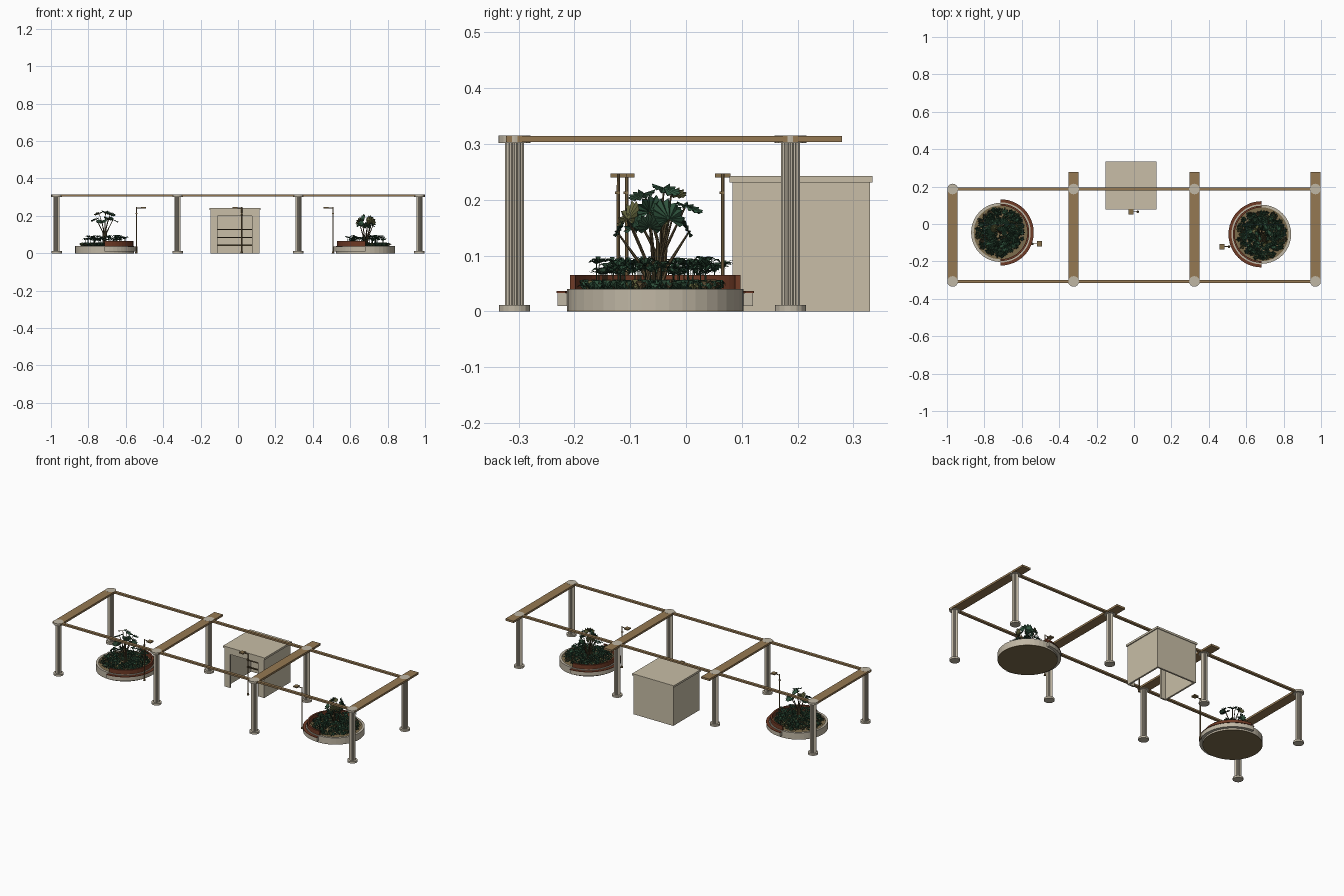
import bpy, bmesh, math, random
from mathutils import Vector, Matrix

random.seed(4)
if "Cube" in bpy.data.objects:
    bpy.data.objects.remove(bpy.data.objects["Cube"])


def material(name, r, g, b):
    m = bpy.data.materials.new(name)
    m.use_nodes = True
    m.diffuse_color = (r, g, b, 1)
    m.node_tree.nodes["Principled BSDF"].inputs["Base Color"].default_value = (r, g, b, 1)
    return m


stone = material("stone", 0.53, 0.475, 0.375)
plaster = material("warm plaster", 0.58, 0.515, 0.385)
wood = material("wood", 0.30, 0.19, 0.085)
red_wood = material("red wood", 0.16, 0.043, 0.019)
soil = material("soil", 0.21, 0.155, 0.075)
dark_green = material("dark green", 0.018, 0.048, 0.026)
mid_green = material("mid green", 0.028, 0.085, 0.046)
olive = material("olive green", 0.115, 0.12, 0.043)
bark = material("bark", 0.09, 0.065, 0.03)
bronze = material("bronze", 0.24, 0.16, 0.07)


def finish(name, bm, *mats):
    mesh = bpy.data.meshes.new(name)
    bm.to_mesh(mesh)
    bm.free()
    for m in mats:
        mesh.materials.append(m)
    ob = bpy.data.objects.new(name, mesh)
    bpy.context.collection.objects.link(ob)
    return ob


def box(name, mat, x0, x1, y0, y1, z0, z1):
    bm = bmesh.new()
    bmesh.ops.create_cube(bm, size=1)
    bmesh.ops.scale(bm, vec=(x1 - x0, y1 - y0, z1 - z0), verts=bm.verts)
    bmesh.ops.translate(bm, vec=((x0 + x1) / 2, (y0 + y1) / 2, (z0 + z1) / 2), verts=bm.verts)
    return finish(name, bm, mat)


def add_rod(bm, a, b, r0, r1, sides=6):
    # Tapered cylinder between two points
    d = b - a
    rot = d.to_track_quat('Z', 'Y').to_matrix().to_4x4()
    bmesh.ops.create_cone(bm, cap_ends=True, segments=sides, radius1=r0, radius2=r1,
                          depth=d.length, matrix=Matrix.Translation((a + b) / 2) @ rot)


def disc(name, mat, x, y, r, z0, z1, sides):
    bm = bmesh.new()
    add_rod(bm, Vector((x, y, z0)), Vector((x, y, z1)), r, r, sides)
    return finish(name, bm, mat)


def ring(name, mat, x, y, r0, r1, z0, z1, start, sweep, steps):
    # Rectangular section swept around a vertical axis
    bm = bmesh.new()
    closed = sweep >= 360
    loops = []
    for i in range(steps if closed else steps + 1):
        a = math.radians(start + sweep * i / steps)
        loops.append([bm.verts.new((x + r * math.cos(a), y + r * math.sin(a), z))
                      for r, z in ((r0, z0), (r1, z0), (r1, z1), (r0, z1))])
    for i in range(steps):
        p, q = loops[i], loops[(i + 1) % len(loops)]
        for k in range(4):
            n = (k + 1) % 4
            bm.faces.new((p[k], q[k], q[n], p[n]))
    if not closed:
        bm.faces.new(loops[0])
        bm.faces.new(loops[-1][::-1])
    bmesh.ops.recalc_face_normals(bm, faces=bm.faces)
    return finish(name, bm, mat)


# Pergola: fluted columns, long rails, cross beams
FRONT, BACK = -0.307, 0.187
for x in (-0.97, -0.323, 0.323, 0.97):
    for y in (FRONT, BACK):
        disc("column_base", stone, x, y, 0.028, 0, 0.011, 16)
        disc("column_cap", stone, x, y, 0.0285, 0.302, 0.315, 16)
        bm = bmesh.new()
        n = 32
        outline = [bm.verts.new((x + r * math.cos(math.tau * i / n), y + r * math.sin(math.tau * i / n), 0.01))
                   for i in range(n) for r in [0.0172 if i % 2 else 0.0148]]
        face = bm.faces.new(outline)
        top = bmesh.ops.extrude_face_region(bm, geom=[face])
        bmesh.ops.translate(bm, vec=(0, 0, 0.293),
                            verts=[v for v in top["geom"] if isinstance(v, bmesh.types.BMVert)])
        bmesh.ops.recalc_face_normals(bm, faces=bm.faces)
        finish("column_shaft", bm, stone)
    box("cross_beam", wood, x - 0.0275, x + 0.0275, FRONT - 0.015, BACK if x < -0.9 else 0.279, 0.303, 0.3145)
for y in (FRONT, BACK):
    box("long_rail", wood, -0.97, 0.97, y - 0.0085, y + 0.0085, 0.304, 0.314)

# Kiosk: open-bottomed hut with a doorway and rails inside
X0, X1, Y0, Y1, H = -0.147, 0.115, 0.083, 0.33, 0.232
D0, D1, T = -0.11, 0.075, 0.01
box("kiosk_back", plaster, X0, X1, Y1 - T, Y1, 0, H)
box("kiosk_side_right", plaster, X0, X0 + T, Y0, Y1, 0, H)
box("kiosk_side_left", plaster, X1 - T, X1, Y0, Y1, 0, H)
box("kiosk_jamb_right", plaster, X0, D0, Y0, Y0 + T, 0, H)
box("kiosk_jamb_left", plaster, D1, X1, Y0, Y0 + T, 0, H)
box("kiosk_lintel", plaster, D0, D1, Y0, Y0 + T, 0.2, H)
box("kiosk_roof", plaster, X0 - 0.006, X1 + 0.006, Y0 - 0.005, Y1 + 0.004, 0.231, 0.2425)
for z in (0.043, 0.085, 0.128):
    box("kiosk_rail", bark, X0 + T, X1 - T, 0.28, 0.288, z - 0.003, z + 0.003)


def lamp(x, y, side):
    bm = bmesh.new()
    up = Vector((0, 0, 1))
    foot = Vector((x, y, 0))
    add_rod(bm, foot, foot + up * 0.01, 0.007, 0.006, 8)
    add_rod(bm, foot, foot + up * 0.247, 0.0034, 0.003, 8)
    arm = foot + up * 0.243
    add_rod(bm, arm, arm + Vector((side * 0.04, 0, 0)), 0.0025, 0.0025)
    finish("lamp_post", bm, bronze)
    hx = x + side * 0.037
    box("lamp_head", bronze, hx - 0.013, hx + 0.013, y - 0.014, y + 0.014, 0.24, 0.247)
    box("lamp_bracket", bronze, x - 0.005, x + 0.005, y - 0.006, y + 0.003, 0.21, 0.215)


lamp(-0.543, -0.106, 1)
lamp(0.508, -0.121, -1)
lamp(0.02, 0.066, -1)


def blade(bm, root, heading, length, rise, width, index):
    # Arched leaf that rises, then droops to a point
    out = Vector((math.cos(heading), math.sin(heading), 0))
    across = Vector((-out.y, out.x, 0)) * width / 2
    mid = root + out * length * 0.5 + Vector((0, 0, rise))
    tip = root + out * length + Vector((0, 0, rise * 0.45))
    r = bm.verts.new(root)
    a, b = bm.verts.new(mid + across), bm.verts.new(mid - across)
    t = bm.verts.new(tip)
    for f in (bm.faces.new((r, b, a)), bm.faces.new((a, b, t))):
        f.material_index = index


def undergrowth(x, y):
    bm = bmesh.new()
    # Low cover
    for i in range(210):
        d, a = 0.128 * math.sqrt(random.random()), random.uniform(0, math.tau)
        root = Vector((x + d * math.cos(a), y + d * math.sin(a), 0.037))
        tint = random.choice((0, 0, 0, 0, 1, 1, 2, 3))
        for k in range(5):
            blade(bm, root, k * math.tau / 5 + a, random.uniform(0.012, 0.018),
                  random.uniform(0.008, 0.02), 0.011, tint)
    # Taller clumps on stalks
    for i in range(42):
        d, a = random.uniform(0.05, 0.114), i * 2.4
        root = Vector((x + d * math.cos(a), y + d * math.sin(a), 0.037))
        crown = root + Vector((0, 0, random.uniform(0.025, 0.05)))
        add_rod(bm, root, crown, 0.0015, 0.001, 3)
        tint = random.choice((0, 0, 1, 1))
        for k in range(8):
            blade(bm, crown, k * math.tau / 8 + a, random.uniform(0.018, 0.03),
                  random.uniform(0.004, 0.014), 0.009, tint)
    finish("undergrowth", bm, dark_green, mid_green, olive, bark)


# Palm leaves: x, y, height, size, tint
SPREADING = ((0.045, 0.0, 0.18, 0.034, 0), (-0.045, 0.01, 0.185, 0.034, 1), (0.02, 0.045, 0.19, 0.034, 1),
             (-0.015, -0.045, 0.175, 0.036, 0), (0.005, 0.005, 0.222, 0.034, 1),
             (0.03, -0.03, 0.212, 0.032, 0), (-0.03, 0.02, 0.216, 0.03, 2))
UPRIGHT = ((0.03, -0.05, 0.165, 0.037, 2), (0.035, 0.025, 0.165, 0.042, 1), (-0.02, -0.01, 0.178, 0.034, 1),
           (-0.035, 0.03, 0.165, 0.032, 2), (0.01, -0.068, 0.142, 0.026, 0),
           (0.005, 0.06, 0.142, 0.028, 0), (-0.03, -0.04, 0.15, 0.03, 1), (0.04, -0.01, 0.15, 0.03, 0))


def palm(x, y, leaves, spread, lift):
    stems, fans = bmesh.new(), bmesh.new()
    base = Vector((x, y, 0))
    for u, v, z, size, tint in leaves:
        hub = base + Vector((u, v, z))
        bend = base + Vector((u * spread, v * spread, z * 0.6))
        add_rod(stems, base + Vector((u * 0.1, v * 0.1, 0.035)), bend, 0.0045, 0.003)
        add_rod(stems, bend, hub, 0.003, 0.0015)
        # Pleated fan around the hub, facing outwards and up
        radial = Vector((u, v, 0)).normalized()
        normal = (radial * 0.5 + Vector((0, 0, lift))).normalized()
        out = radial + Vector((0, 0, 0.4))
        out = (out - normal * out.dot(normal)).normalized()
        if lift < 0.5:
            out.z = abs(out.z)
            out = (Vector((0, 0, 1)) - normal * normal.z).normalized()
        side = normal.cross(out)
        centre = fans.verts.new(hub)
        edge = []
        for i in range(21):
            a = math.radians(-125 + 12.5 * i)
            r = size * (1 if i % 2 else 0.86) * (0.8 + 0.2 * math.cos(a))
            fold = normal * (0.003 if i % 2 else -0.003)
            edge.append(fans.verts.new(hub + (out * math.cos(a) + side * math.sin(a)) * r + fold))
        for p, q in zip(edge, edge[1:]):
            fans.faces.new((centre, p, q)).material_index = tint
    finish("palm_stems", stems, bark)
    finish("palm_leaves", fans, dark_green, mid_green, olive)


def planter(x, y, start):
    # Round bed with a half-circle bench beginning at the start angle
    ring("planter_rim", stone, x, y, 0.144, 0.158, 0.002, 0.04, 0, 360, 40)
    disc("planter_soil", soil, x, y, 0.146, 0.002, 0.036, 40)
    disc("planter_underside", soil, x, y, 0.158, 0, 0.002, 40)
    ring("bench_back", red_wood, x, y, 0.143, 0.153, 0.036, 0.065, start, 180, 24)
    ring("bench_body", stone, x, y, 0.157, 0.175, 0.01, 0.033, start, 180, 24)
    ring("bench_seat", red_wood, x, y, 0.161, 0.177, 0.033, 0.0365, start, 180, 24)
    undergrowth(x, y)


planter(-0.713, -0.045, -90)
palm(-0.713, -0.045, SPREADING, 0.2, 1.0)
planter(0.682, -0.055, 90)
palm(0.682, -0.055, UPRIGHT, 0.4, 0.25)
